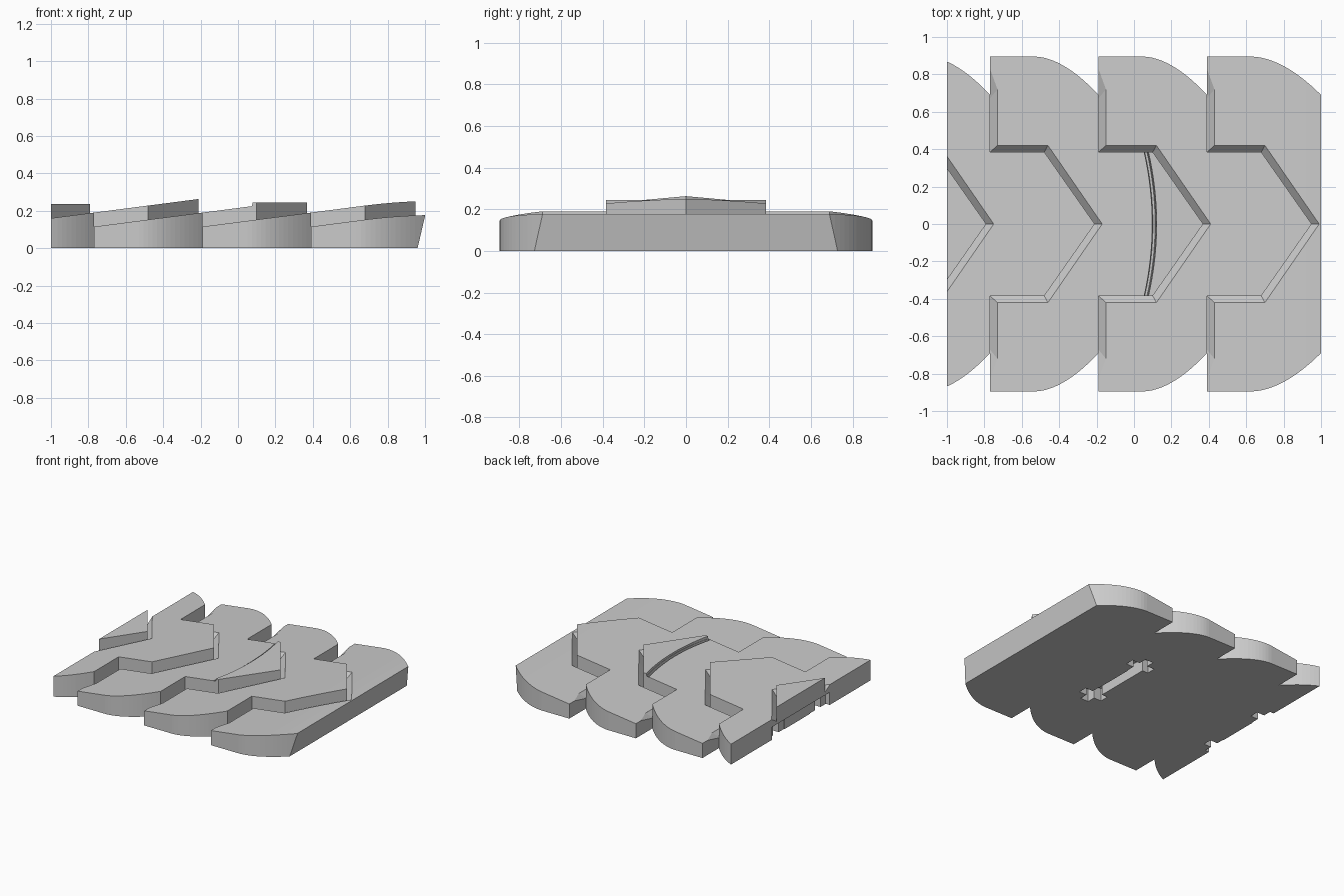
import bpy, bmesh

if "Cube" in bpy.data.objects:
    bpy.data.objects.remove(bpy.data.objects["Cube"])

PITCH = 0.58


def loft(name, rings):
    """Closed solid through equal-length rings of 3D points."""
    bm = bmesh.new()
    vr = [[bm.verts.new(p) for p in r] for r in rings]
    n = len(vr[0])
    for a, b in zip(vr, vr[1:]):
        for i in range(n):
            j = (i + 1) % n
            bm.faces.new((a[i], a[j], b[j], b[i]))
    bm.faces.new(vr[0][::-1])
    bm.faces.new(vr[-1])
    bmesh.ops.recalc_face_normals(bm, faces=bm.faces)
    me = bpy.data.meshes.new(name)
    bm.to_mesh(me)
    bm.free()
    ob = bpy.data.objects.new(name, me)
    bpy.context.collection.objects.link(ob)
    return ob


def prism(name, pts, z0, z1):
    return loft(name, [[(x, y, z) for x, y in pts] for z in (z0, z1)])


def box(x0, x1, y0, y1, z0, z1):
    return prism("cutter", [(x0, y0), (x1, y0), (x1, y1), (x0, y1)], z0, z1)


def boolean(a, b, op):
    m = a.modifiers.new("cut", 'BOOLEAN')
    m.operation, m.object, m.solver = op, b, 'EXACT'
    bpy.context.view_layer.objects.active = a
    bpy.ops.object.modifier_apply(modifier=m.name)
    bpy.data.objects.remove(b)
    return a


def mirrored(half):
    """Complete a half outline (y >= 0) across the x axis."""
    return half + [(x, -y) for x, y in reversed(half) if abs(y) > 1e-6]


def height(x, x0):
    """Rising top line of a scale, flattening near the end."""
    if x < 0.68:
        return 0.115 + 0.13 * (x - x0)
    t = x - 0.68
    return 0.115 + 0.13 * (0.68 - x0) + 0.13 * t - 0.17 * t * t


def scale(x0, cap, last=False):
    """One scale: rounded wings plus an arrow-shaped tongue."""
    half = [(-0.04, 0.66), (0, 0.66), (0, 0.895)]
    end = 0.70 if last else PITCH
    for i in range(15):
        t = i / 14
        half.append((0.24 + (PITCH + (0.03 if last else 0) - 0.24) * t,
                     0.895 - 0.205 * t ** 1.8))
    if last:
        half.append((end, 0.69))
    else:
        half += [(PITCH, 0.385), (0.87, 0.385), (1.14, 0)]
    body = prism("scale", [(x0 + x, y) for x, y in mirrored(half)], -0.1, 0.6)
    xs = [1.0, 0.92, 0.84, 0.76, 0.68, 0.23, -1.0]
    side = [(-1, 0), (0.96, 0), (1.0, 0.172)]
    side += [(x, max(0.01, min(height(x, x0), cap))) for x in xs]
    slab = loft("slab", [[(x, y, z) for x, z in side] for y in (-1.2, 1.2)])
    return boolean(body, slab, 'INTERSECT')


def groove(x0):
    """Sloped gutter running round a scale's free edge."""
    def mid(a, b, t):
        return (a[0] + (b[0] - a[0]) * t, a[1] + (b[1] - a[1]) * t)
    outer = [(0.4, 0.88), (0.562, 0.88), (0.62, 0.72), (0.62, 0.42), (0.89, 0.42)]
    inner = [(0.4, 0.68), (0.56, 0.68), (0.57, 0.66), (0.57, 0.375), (0.865, 0.375)]
    for t in (1 / 3, 2 / 3, 1):
        outer.append(mid((0.89, 0.42), (1.18, 0), t))
        inner.append(mid((0.865, 0.375), (1.13, 0), t))
    g = x0 + PITCH
    o, i = mirrored(outer), mirrored(inner)
    return loft("groove", [
        [(x0 + x, y, height(x0 + x, g) - 0.05) for x, y in i],
        [(x0 + x, y, height(x0 + x, g)) for x, y in o],
        [(x0 + x, y, 0.6) for x, y in o]])


def arc(offset, ymax):
    n = 16
    ys = [ymax * (2 * i / n - 1) for i in range(n + 1)]
    return [(0.105 - 0.045 * (y / 0.39) ** 2 + offset, y) for y in ys]


# Overlapping scales, laid from the end backwards
plate = scale(-1.93 + 4 * PITCH, 9, last=True)
plate.name = "scale_plate"
for k in (3, 2, 1, 0):
    x0 = -1.93 + k * PITCH
    boolean(plate, groove(x0), 'DIFFERENCE')
    s = scale(x0, 0.245 if k in (0, 2) else 9)
    if k == 2:
        # curved seam and flat arrow tip
        def band(l, r, z):
            return [(x, y, z) for x, y in arc(l, 0.384) + arc(r, 0.384)[::-1]]
        seam = loft("seam", [band(-0.004, 0.008, 0.19), band(-0.014, 0.02, 0.3)])
        boolean(s, seam, 'DIFFERENCE')
        rim = [(0.1, 0.385), (0.37, 0), (0.1, -0.385)]
        tip = loft("tip", [[(x, y, z) for x, y in arc(o, 0.385) + rim]
                           for o, z in ((0.004, 0.1), (0.016, 0.245))])
        boolean(s, tip, 'UNION')
    boolean(plate, s, 'UNION')

# Cross-shaped sockets and linking channels underneath
for cx in (0.16, -1.0):
    cut = box(cx - 0.05, cx + 0.03, -0.25, 0.25, -0.1, 0.1)
    for y in (-0.26, 0.26):
        boolean(cut, box(cx - 0.1, cx + 0.1, y - 0.035, y + 0.035, -0.1, 0.1), 'UNION')
        boolean(cut, box(cx - 0.035, cx + 0.035, y - 0.1, y + 0.1, -0.1, 0.1), 'UNION')
    boolean(plate, cut, 'DIFFERENCE')
